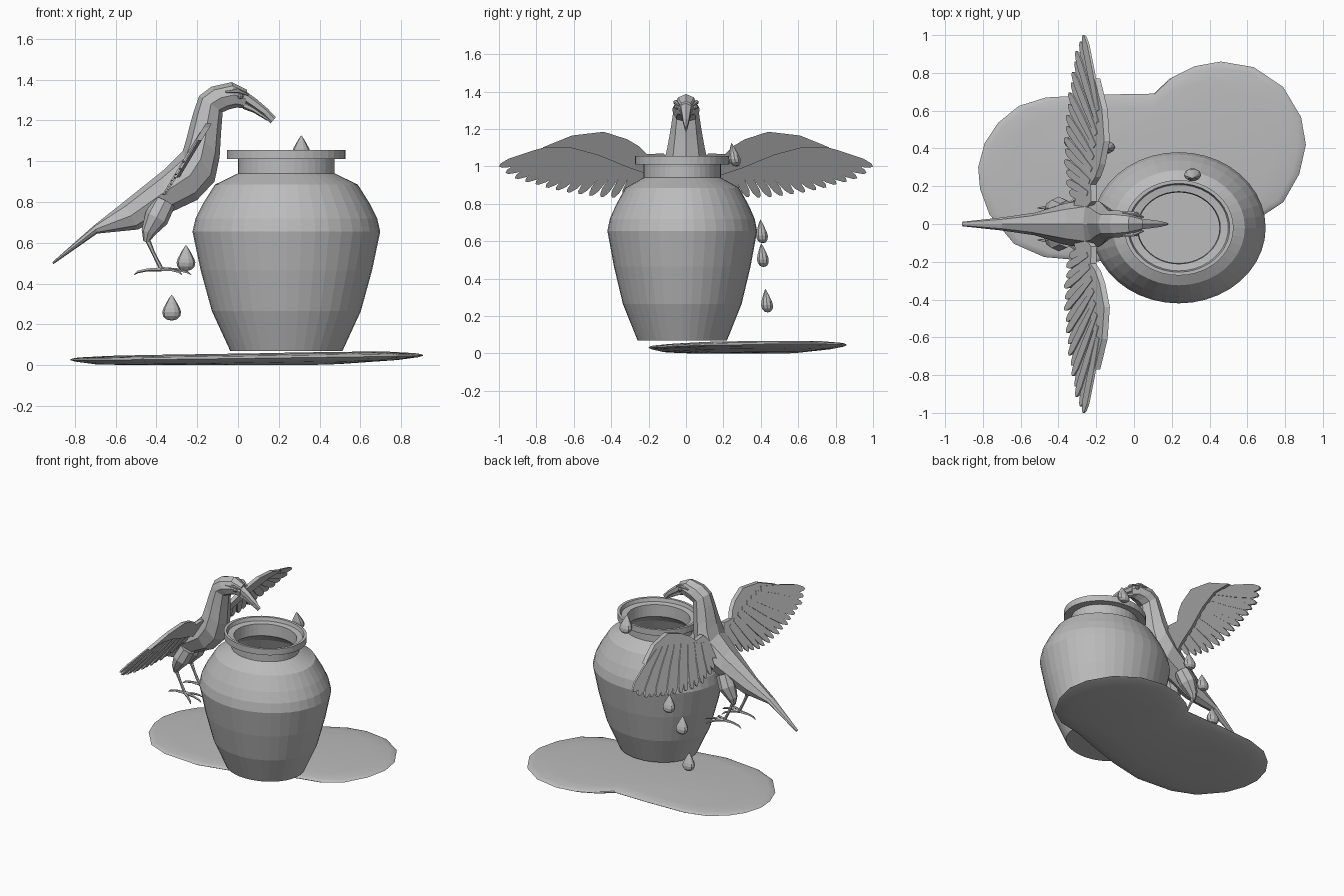
import bpy, bmesh, math
from mathutils import Vector

cube = bpy.data.objects.get("Cube")
if cube:
    bpy.data.objects.remove(cube, do_unlink=True)

clay = bpy.data.materials.new("clay_grey")
clay.use_nodes = True
GREY = (0.5, 0.5, 0.5, 1)
clay.diffuse_color = GREY
clay.node_tree.nodes["Principled BSDF"].inputs["Base Color"].default_value = GREY


def finish(name, bm, mirror=False, smooth=False):
    bmesh.ops.recalc_face_normals(bm, faces=bm.faces)
    mesh = bpy.data.meshes.new(name)
    bm.to_mesh(mesh)
    bm.free()
    mesh.materials.append(clay)
    ob = bpy.data.objects.new(name, mesh)
    bpy.context.collection.objects.link(ob)
    if mirror:
        mod = ob.modifiers.new("Mirror", "MIRROR")
        mod.use_axis = (False, True, False)
        mod.use_mirror_merge = False
    if smooth:
        bpy.ops.object.select_all(action="DESELECT")
        ob.select_set(True)
        bpy.context.view_layer.objects.active = ob
        bpy.ops.object.shade_smooth_by_angle(angle=math.radians(30))
    return ob


def loft(bm, rings, caps=True):
    """Skin a list of point rings and close both ends."""
    rows = [[bm.verts.new(p) for p in ring] for ring in rings]
    for a, b in zip(rows, rows[1:]):
        for i in range(len(a)):
            j = (i + 1) % len(a)
            bm.faces.new((a[i], a[j], b[j], b[i]))
    if caps:
        bm.faces.new(rows[0])
        bm.faces.new(rows[-1])


def lathe(bm, profile, centre, sides, rx=1, ry=1, lean=0):
    cx, cy, cz = centre
    loft(bm, [[(cx + rx * r * math.cos(math.tau * i / sides),
                cy + ry * r * math.sin(math.tau * i / sides) + lean * z, cz + z)
               for i in range(sides)] for r, z in profile])


def sections(bm, rows, sides=8):
    """Loft upright ovals given as top x, top z, bottom x, bottom z, half width."""
    rings = []
    for tx, tz, bx, bz, w in rows:
        top, low = Vector((tx, 0, tz)), Vector((bx, 0, bz))
        mid, half = (top + low) / 2, (top - low) / 2
        rings.append([mid + half * math.cos(math.tau * i / sides)
                      + Vector((0, w * math.sin(math.tau * i / sides), 0)) for i in range(sides)])
    loft(bm, rings)


def tube(bm, path, sides=6):
    """Tapered limb along points given as (x, y, z, radius)."""
    pts = [Vector(p[:3]) for p in path]
    rings = []
    for k, p in enumerate(pts):
        d = (pts[min(k + 1, len(pts) - 1)] - pts[max(k - 1, 0)]).normalized()
        u = d.cross(Vector((0, 1, 0))).normalized()
        v = d.cross(u)
        rings.append([p + path[k][3] * (u * math.cos(math.tau * i / sides)
                      + v * math.sin(math.tau * i / sides)) for i in range(sides)])
    loft(bm, rings)


# Jar: oval lathe with a hollow inside and a stepped rim
bm = bmesh.new()
lathe(bm, [(.275, .07), (.365, .265), (.42, .465), (.46, .655), (.445, .72), (.41, .79),
           (.35, .885), (.237, .94), (.237, 1.01), (.29, 1.01), (.29, 1.055), (.27, 1.055),
           (.262, 1.03), (.22, 1.025), (.215, .94), (.33, .86), (.43, .65), (.385, .45),
           (.25, .1)], (.237, -.02, 0), 40, 1, .87)
finish("jar", bm)

# Puddle: two-lobed outline swept into a thin rounded sheet
outline = [(-.825, .3), (-.79, .43), (-.72, .535), (-.61, .625), (-.465, .67), (-.18, .685),
           (.105, .69), (.19, .77), (.32, .835), (.46, .86), (.635, .83), (.79, .725),
           (.885, .565), (.91, .42), (.875, .265), (.79, .115), (.66, .03), (.5, .0),
           (.3, -.07), (.05, -.15), (-.2, -.2), (-.475, -.175), (-.635, -.105),
           (-.765, .05), (-.815, .185)]


def puddle_ring(s, lift):
    return [(.05 + (x - .05) * s, .3 + (y - .3) * s, max(0, .034 + .012 * x + .006 * y + lift))
            for x, y in outline]


bm = bmesh.new()
loft(bm, [puddle_ring(s, h) for s, h in
          [(.55, -.04), (.85, -.022), (.97, -.008), (1, 0), (.985, .007), (.95, .012), (.8, .019)]])
finish("puddle", bm, smooth=True)

# Falling drops
DROP = [(.006, 0), (.025, .004), (.042, .02), (.046, .04), (.04, .06), (.024, .09),
        (.01, .113), (.001, .125)]
for n, (x, y, z, lean) in enumerate([(.31, .268, 1.0, -.2), (-.145, .41, .59, -.1),
                                     (-.255, .415, .463, -.1), (-.325, .437, .22, -.1)]):
    bm = bmesh.new()
    lathe(bm, DROP, (x, y, z), 10, 1, .72, lean)
    finish(f"drop_{n + 1}", bm)

# Bird body from tail to forehead
bm = bmesh.new()
sections(bm, [(-.91, .505, -.905, .495, .012), (-.7, .69, -.69, .645, .035),
              (-.56, .8, -.49, .665, .06), (-.36, .96, -.37, .73, .11),
              (-.27, 1.05, -.2, .81, .13), (-.25, 1.12, -.115, .9, .12),
              (-.235, 1.18, -.09, 1.02, .1), (-.215, 1.25, -.083, 1.14, .083),
              (-.19, 1.32, -.075, 1.24, .07), (-.13, 1.365, -.04, 1.255, .072),
              (-.03, 1.387, -.005, 1.263, .06), (.045, 1.35, .035, 1.258, .035)])
finish("bird_body", bm)

# Beak: upper half hooks over the lower half
bm = bmesh.new()
sections(bm, [(.035, 1.345, .03, 1.285, .034), (.09, 1.305, .075, 1.255, .026),
              (.145, 1.258, .125, 1.222, .018), (.185, 1.215, .16, 1.185, .006)], 6)
finish("upper_beak", bm)
bm = bmesh.new()
sections(bm, [(.03, 1.295, .025, 1.256, .03), (.08, 1.265, .075, 1.238, .02),
              (.15, 1.21, .145, 1.197, .006)], 6)
finish("lower_beak", bm)

# Eyes and brow ridges
bm = bmesh.new()
lathe(bm, [(.002, -.014), (.012, -.008), (.015, 0), (.012, .008), (.002, .014)],
      (.012, .05, 1.318), 8)
finish("eyes", bm, mirror=True)
bm = bmesh.new()
tube(bm, [(-.06, .062, 1.34, .006), (0, .056, 1.345, .011), (.05, .036, 1.325, .005)])
finish("brows", bm, mirror=True)

# Legs: feathered thigh, thin shank, three front toes and a hind toe
bm = bmesh.new()
tube(bm, [(-.36, .07, .8, .055), (-.4, .085, .72, .06), (-.44, .085, .65, .035),
          (-.45, .085, .605, .014)], 8)
finish("thighs", bm, mirror=True)
bm = bmesh.new()
tube(bm, [(-.45, .085, .63, .014), (-.415, .085, .55, .009), (-.375, .085, .47, .011)])
for dx, dy in [(.145, .015), (.1, .075), (.1, -.06), (-.135, 0)]:
    tube(bm, [(-.375, .085, .47, .011), (-.375 + dx * .5, .085 + dy * .5, .468, .008),
              (-.375 + dx * .85, .085 + dy * .85, .458, .007),
              (-.375 + dx, .085 + dy, .444, .002)], 5)
finish("legs_and_feet", bm, mirror=True)


def wing_plate(bm, points, thick, shift=0):
    """Thin plate in the leaning wing plane; points are (y, z)."""
    loft(bm, [[(-.26 + .6 * (z - 1) + shift + side * thick, y, z) for y, z in points]
              for side in (-.5, .5)])


# Wing arm along the leading edge
bm = bmesh.new()
wing_plate(bm, [(.05, .98), (.12, 1.07), (.21, 1.065), (.25, 1.107), (.315, 1.145),
                (.44, 1.185), (.61, 1.165), (.77, 1.1), (.62, 1.1), (.47, 1.06),
                (.3, .99), (.18, .95), (.06, .9)], .03, .006)
finish("wing_arms", bm, mirror=True)

# Flight feathers fan from the arm, each a tapered blade
tips = [(1, 1), (.965, .965), (.915, .937), (.86, .92), (.805, .905), (.75, .888), (.695, .874),
        (.635, .862), (.575, .852), (.515, .843), (.455, .836), (.395, .833), (.335, .835),
        (.28, .845), (.225, .855), (.17, .87)]
bm = bmesh.new()
for n, tip in enumerate(tips):
    t = n / (len(tips) - 1)
    base = Vector((.6 - .47 * t, 1.13 - .1 * t ** 1.5))
    d = Vector(tip) - base
    side = Vector((-d.y, d.x)).normalized()
    w = .024 - .003 * t
    shape = [(0, -.6), (.5, -1), (.86, -.95), (.97, -.5), (1, 0), (.97, .5), (.86, .95),
             (.5, 1), (0, .6)]
    wing_plate(bm, [base + d * a + side * w * b for a, b in shape], .012, .006 * (n % 2) - .006)
finish("flight_feathers", bm, mirror=True)
